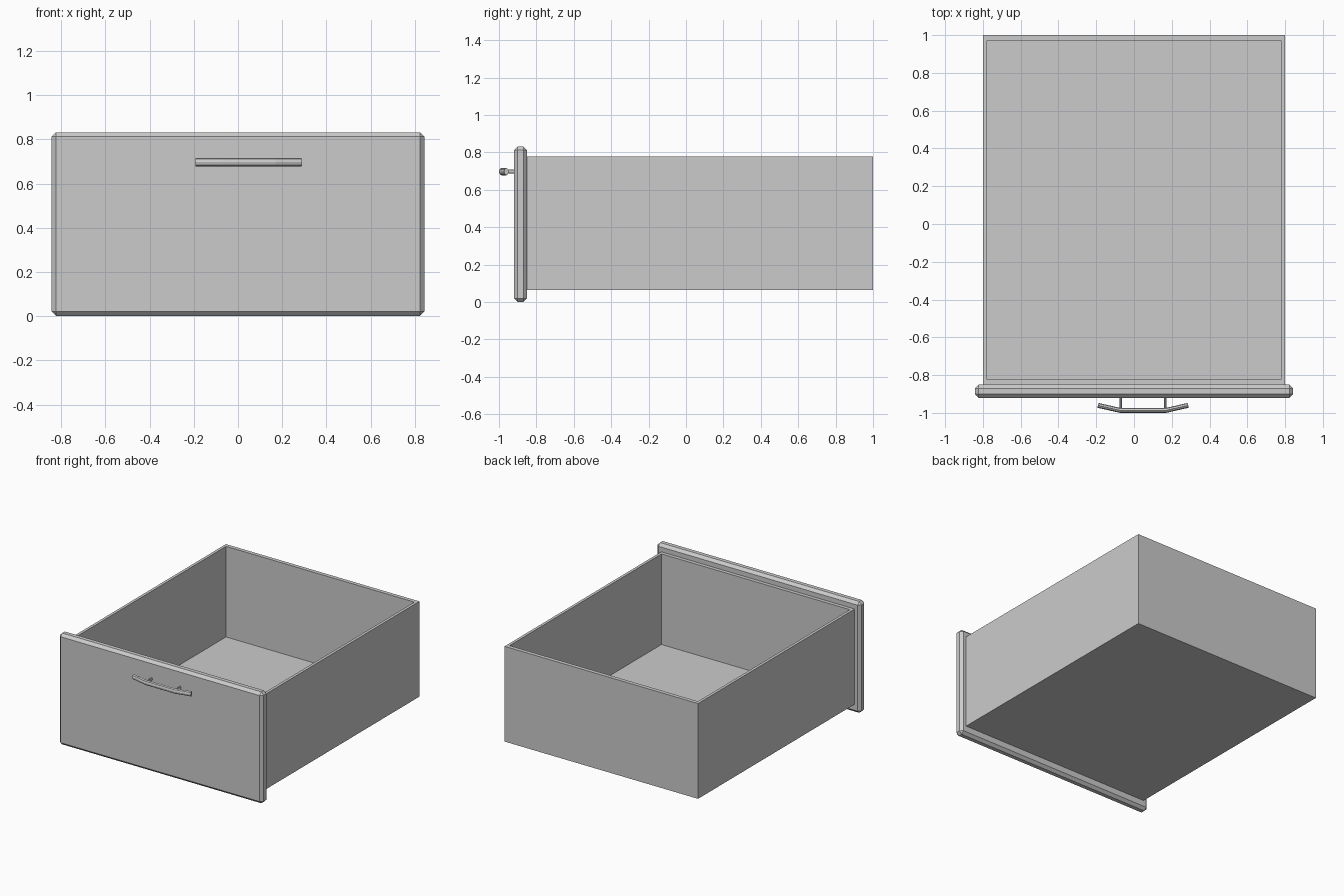
import bpy
import bmesh
from mathutils import Vector

if "Cube" in bpy.data.objects:
    bpy.data.objects.remove(bpy.data.objects["Cube"], do_unlink=True)

# Single grey finish
grey = bpy.data.materials.new("plain_grey")
grey.use_nodes = True
colour = (0.6, 0.6, 0.6, 1)
grey.diffuse_color = colour
grey.node_tree.nodes["Principled BSDF"].inputs["Base Color"].default_value = colour


def box_mesh(low, high):
    """Return a bmesh box spanning two opposite corners."""
    bm = bmesh.new()
    bmesh.ops.create_cube(bm, size=1)
    low, high = Vector(low), Vector(high)
    bmesh.ops.scale(bm, vec=high - low, verts=bm.verts)
    bmesh.ops.translate(bm, vec=(low + high) / 2, verts=bm.verts)
    return bm


def finish(bm, name):
    bmesh.ops.recalc_face_normals(bm, faces=bm.faces)
    mesh = bpy.data.meshes.new(name)
    bm.to_mesh(mesh)
    bm.free()
    mesh.materials.append(grey)
    obj = bpy.data.objects.new(name, mesh)
    bpy.context.collection.objects.link(obj)
    return obj


# Open drawer box: inset the top face, then sink it to form the floor
wall, end_wall, floor_z = 0.03, 0.038, 0.1
bm = box_mesh((-0.8, -0.852, 0.065), (0.8, 1, 0.777))
top = max(bm.faces, key=lambda f: f.calc_center_median().z)
bmesh.ops.inset_region(bm, faces=[top], thickness=wall)
centre = top.calc_center_median()
for v in top.verts:
    v.co.y += (wall - end_wall) * (1 if v.co.y > centre.y else -1)
floor = bmesh.ops.extrude_discrete_faces(bm, faces=[top])["faces"][0]
for v in floor.verts:
    v.co.z = floor_z
finish(bm, "drawer_box")

# Front panel with chamfered edges
bm = box_mesh((-0.843, -0.92, 0), (0.843, -0.85, 0.832))
bmesh.ops.bevel(bm, geom=bm.edges[:], offset=0.02, segments=1,
                affect='EDGES', profile=0.5)
finish(bm, "front_panel")


def rod(name, points, radius, height_scale, z):
    """Faceted rod along a level path, with an oval section."""
    curve = bpy.data.curves.new(name, 'CURVE')
    curve.dimensions = '3D'
    curve.bevel_depth = radius
    curve.bevel_resolution = 2
    curve.use_fill_caps = True
    spline = curve.splines.new('POLY')
    spline.points.add(len(points) - 1)
    for p, (x, y) in zip(spline.points, points):
        p.co = (x, y, 0, 1)
    spline.use_smooth = False
    curve.materials.append(grey)
    obj = bpy.data.objects.new(name, curve)
    obj.location.z = z
    obj.scale.z = height_scale
    bpy.context.collection.objects.link(obj)
    bpy.ops.object.select_all(action='DESELECT')
    obj.select_set(True)
    bpy.context.view_layer.objects.active = obj
    bpy.ops.object.convert(target='MESH')


# Handle: bar bent back at both ends, on two posts
handle_x, handle_z = 0.048, 0.697
bar = [(-0.239, -0.96), (-0.12, -0.987), (0.12, -0.987), (0.239, -0.96)]
rod("handle_bar", [(handle_x + x, y) for x, y in bar], 0.013, 1.5, handle_z)
for side, name in ((-1, "handle_post_right"), (1, "handle_post_left")):
    x = handle_x + side * 0.118
    rod(name, [(x, -0.985), (x, -0.91)], 0.007, 1.6, handle_z)
